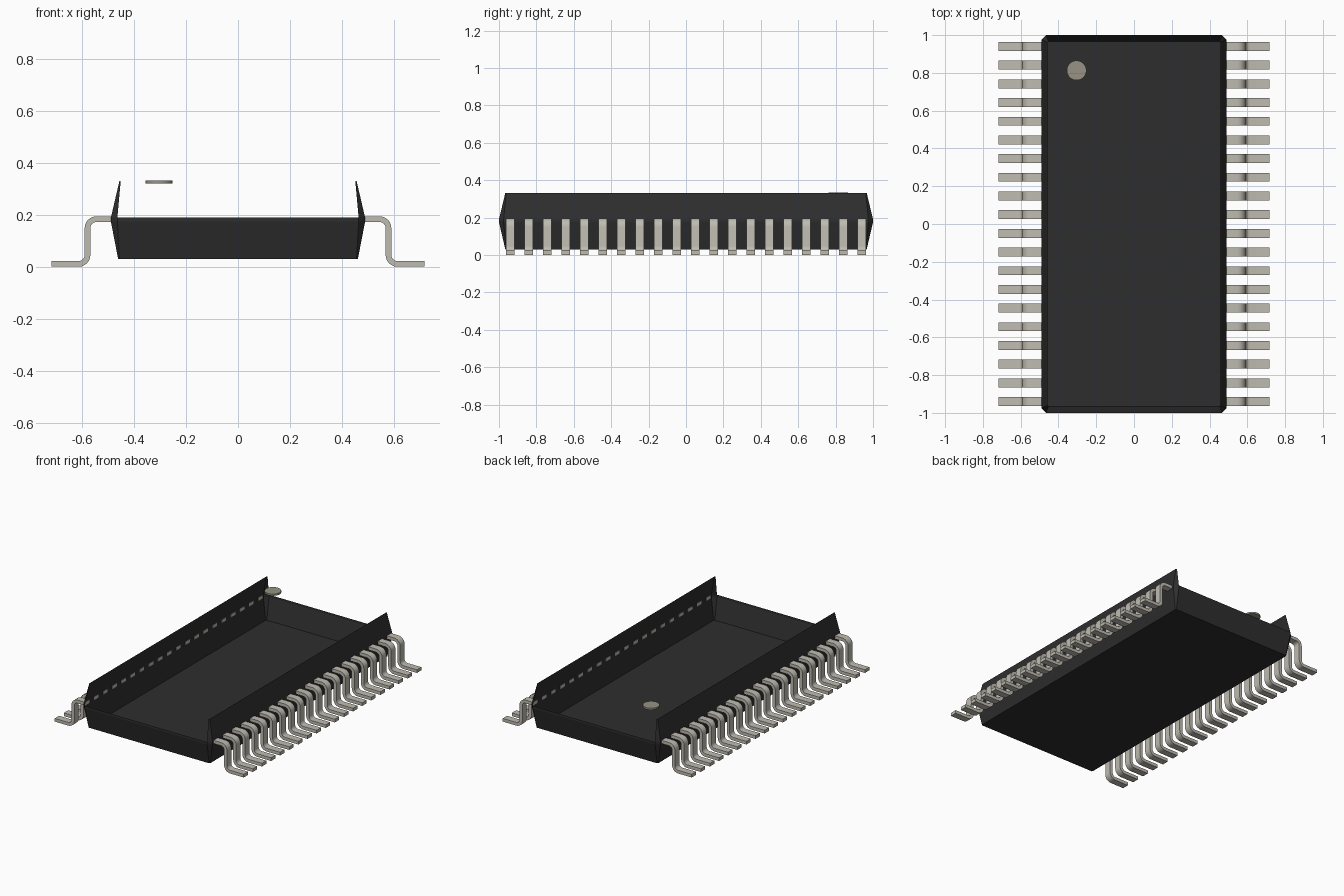
import bpy, bmesh
from math import sin, cos, pi
from mathutils import Vector

cube = bpy.data.objects.get("Cube")
if cube:
    bpy.data.objects.remove(cube, do_unlink=True)


def material(name, color):
    m = bpy.data.materials.new(name)
    m.use_nodes = True
    m.diffuse_color = (*color, 1)
    bsdf = next(n for n in m.node_tree.nodes if n.type == 'BSDF_PRINCIPLED')
    bsdf.inputs["Base Color"].default_value = (*color, 1)
    bsdf.inputs["Roughness"].default_value = 0.6
    return m


black = material("black plastic", (0.027, 0.027, 0.027))
metal = material("tinned metal", (0.52, 0.50, 0.44))
grey = material("marker grey", (0.31, 0.29, 0.24))


def finish(bm, name, mat):
    mesh = bpy.data.meshes.new(name)
    bm.to_mesh(mesh)
    bm.free()
    mesh.materials.append(mat)
    ob = bpy.data.objects.new(name, mesh)
    bpy.context.collection.objects.link(ob)
    return ob


def smooth(ob):
    bpy.ops.object.select_all(action='DESELECT')
    ob.select_set(True)
    bpy.context.view_layer.objects.active = ob
    bpy.ops.object.shade_smooth_by_angle(angle=pi / 6)


# Body: open shell of stacked chamfered rectangles, counter-clockwise
def ring(bm, x, y, c, z):
    pts = [(x, c - y), (x, y - c), (x - c, y), (c - x, y),
           (-x, y - c), (-x, c - y), (c - x, -y), (x - c, -y)]
    return [bm.verts.new((px, py, z)) for px, py in pts]


bm = bmesh.new()
rings = [ring(bm, 0.462, 0.966, 0.005, 0.03),
         ring(bm, 0.49, 1.0, 0.025, 0.175),
         ring(bm, 0.49, 1.0, 0.025, 0.19),
         ring(bm, 0.457, 0.966, 0.005, 0.332)]
bm.faces.new(rings[0][::-1])
for level, (low, high) in enumerate(zip(rings, rings[1:])):
    for i in range(8):
        # The upper end walls (front and back) are open
        if level == 2 and i in (2, 6):
            continue
        j = (i + 1) % 8
        bm.faces.new((low[i], low[j], high[j], high[i]))
finish(bm, "package_body", black)

# Leads: one gull-wing strip, repeated along y and mirrored across x
half, width, bend, steps = 0.011, 0.047, 0.034, 6
top_z, foot_z, drop_x = 0.184, 0.012, 0.58
path = [(0.487, top_z, pi / 2)]
for s in range(steps + 1):
    a = pi / 2 * (1 - s / steps)
    path.append((drop_x - bend + bend * cos(a), top_z - bend + bend * sin(a), a))
for s in range(steps + 1):
    a = pi / 2 * s / steps
    path.append((drop_x + bend - bend * cos(a), foot_z + bend - bend * sin(a), a))
path.append((0.718, foot_z, pi / 2))

bm = bmesh.new()
sections = []
first_y = -0.94
for x, z, a in path:
    n = Vector((cos(a), 0, sin(a))) * half
    sections.append([bm.verts.new(Vector((x, first_y + side * width / 2, z)) + n * sign)
                     for side, sign in ((-1, -1), (1, -1), (1, 1), (-1, 1))])
for p, q in zip(sections, sections[1:]):
    for i in range(4):
        j = (i + 1) % 4
        bm.faces.new((p[i], p[j], q[j], q[i]))
bm.faces.new(sections[0])
bm.faces.new(sections[-1][::-1])
bmesh.ops.recalc_face_normals(bm, faces=bm.faces)
leads = finish(bm, "leads", metal)
smooth(leads)
array = leads.modifiers.new("row", 'ARRAY')
array.count = 20
array.use_relative_offset = False
array.use_constant_offset = True
array.constant_offset_displace = (0, 1.88 / 19, 0)
leads.modifiers.new("both_sides", 'MIRROR').use_mirror_merge = False

# Marker disc for the first lead
bpy.ops.mesh.primitive_cylinder_add(vertices=32, radius=0.052, depth=0.012,
                                    location=(-0.304, 0.813, 0.327))
dot = bpy.context.object
dot.name = "marker_dot"
dot.data.materials.append(grey)
smooth(dot)
